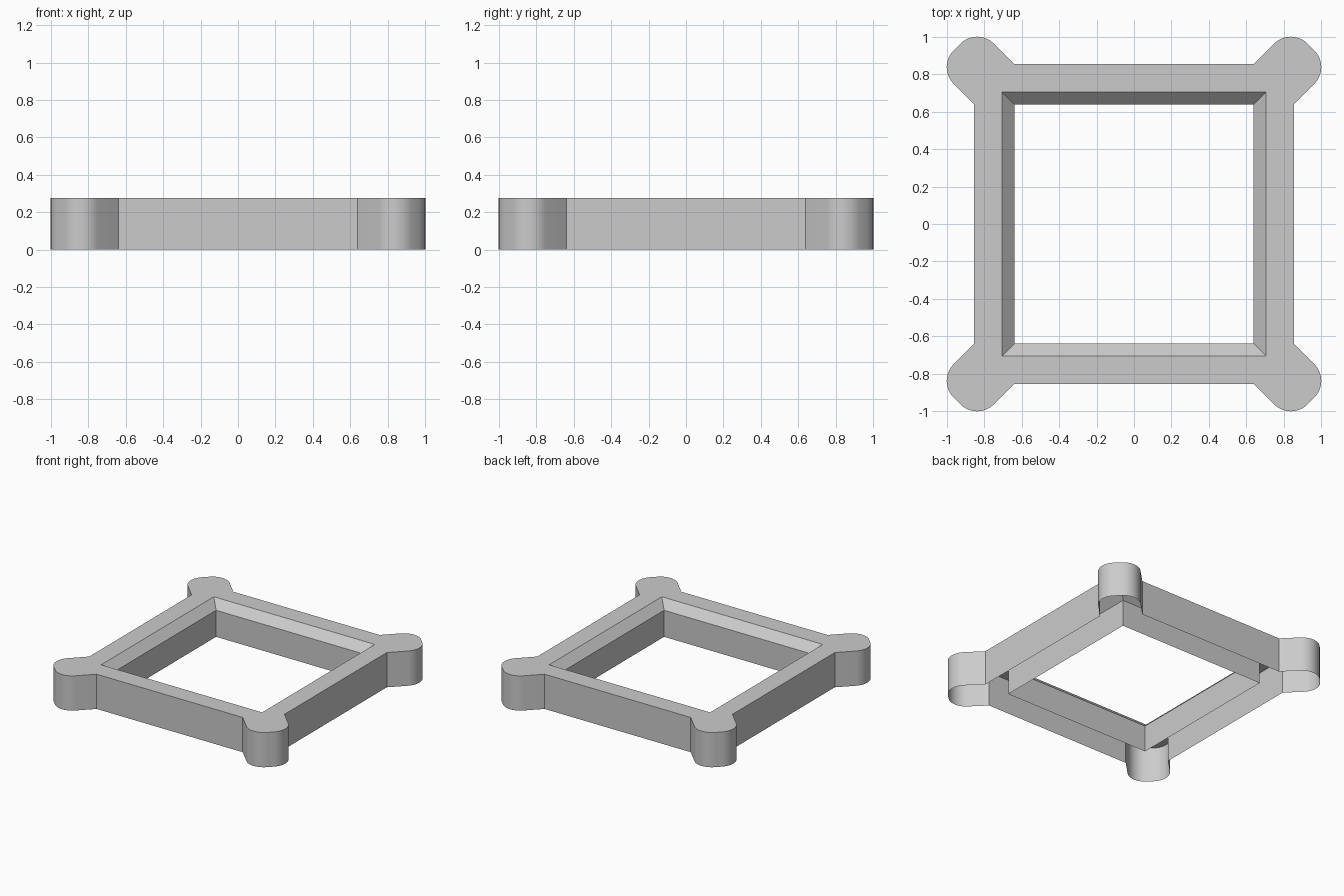
import bpy, bmesh
from math import cos, sin, pi, radians, sqrt

if "Cube" in bpy.data.objects:
    bpy.data.objects.remove(bpy.data.objects["Cube"])

H = 0.275              # frame height
CH = 0.065             # chamfer size
OUT, INN = 0.855, 0.64  # outer wall and clear opening half-widths
NOTCH = 0.64           # where the corner lobes leave the side walls
W = (OUT - NOTCH) / sqrt(2)   # lobe half-width
TIP, R = 1.338, 0.126         # lobe reach along the diagonal, rounding radius
STEPS = 10


def lobe_outline():
    """Outline of the front-right-style lobe on the +x+y diagonal, anticlockwise."""
    pts = [(OUT, NOTCH)]
    for side, start in ((-1, -pi / 2), (1, 0)):
        for i in range(STEPS + 1):
            a = start + i * pi / 2 / STEPS
            along = TIP - R + R * cos(a)
            across = side * (W - R) + R * sin(a)
            pts.append(((along - across) / sqrt(2), (along + across) / sqrt(2)))
    pts.append((NOTCH, OUT))
    return pts


def turn(p, k):
    for _ in range(k % 4):
        p = (-p[1], p[0])
    return p


bm = bmesh.new()


def face(*co):
    bm.faces.new([bm.verts.new(c) for c in co])


lobe = lobe_outline()
rim = (INN + CH, INN + CH)
inner = (INN, INN)

# Four identical quarters: lobe, side wall, chamfer and inner wall; open underneath
for k in range(4):
    pts = [turn(p, k) for p in lobe]
    nxt = turn(lobe[0], k + 1)
    r0, r1 = turn(rim, k), turn(rim, k + 1)
    i0, i1 = turn(inner, k), turn(inner, k + 1)
    # top of the lobe and of the side bar
    face((*r0, H), *[(*p, H) for p in pts])
    face((*r0, H), (*pts[-1], H), (*nxt, H), (*r1, H))
    # outer wall
    loop = pts + [nxt]
    for a, b in zip(loop, loop[1:]):
        face((*a, 0), (*b, 0), (*b, H), (*a, H))
    # chamfer and inner wall
    face((*r0, H), (*r1, H), (*i1, H - CH), (*i0, H - CH))
    face((*i0, H - CH), (*i1, H - CH), (*i1, 0), (*i0, 0))

bmesh.ops.remove_doubles(bm, verts=bm.verts, dist=1e-4)
me = bpy.data.meshes.new("square_frame")
bm.to_mesh(me)
bm.free()
frame = bpy.data.objects.new("square_frame", me)
bpy.context.collection.objects.link(frame)
bpy.context.view_layer.objects.active = frame
frame.select_set(True)
bpy.ops.object.shade_smooth_by_angle(angle=radians(30))
